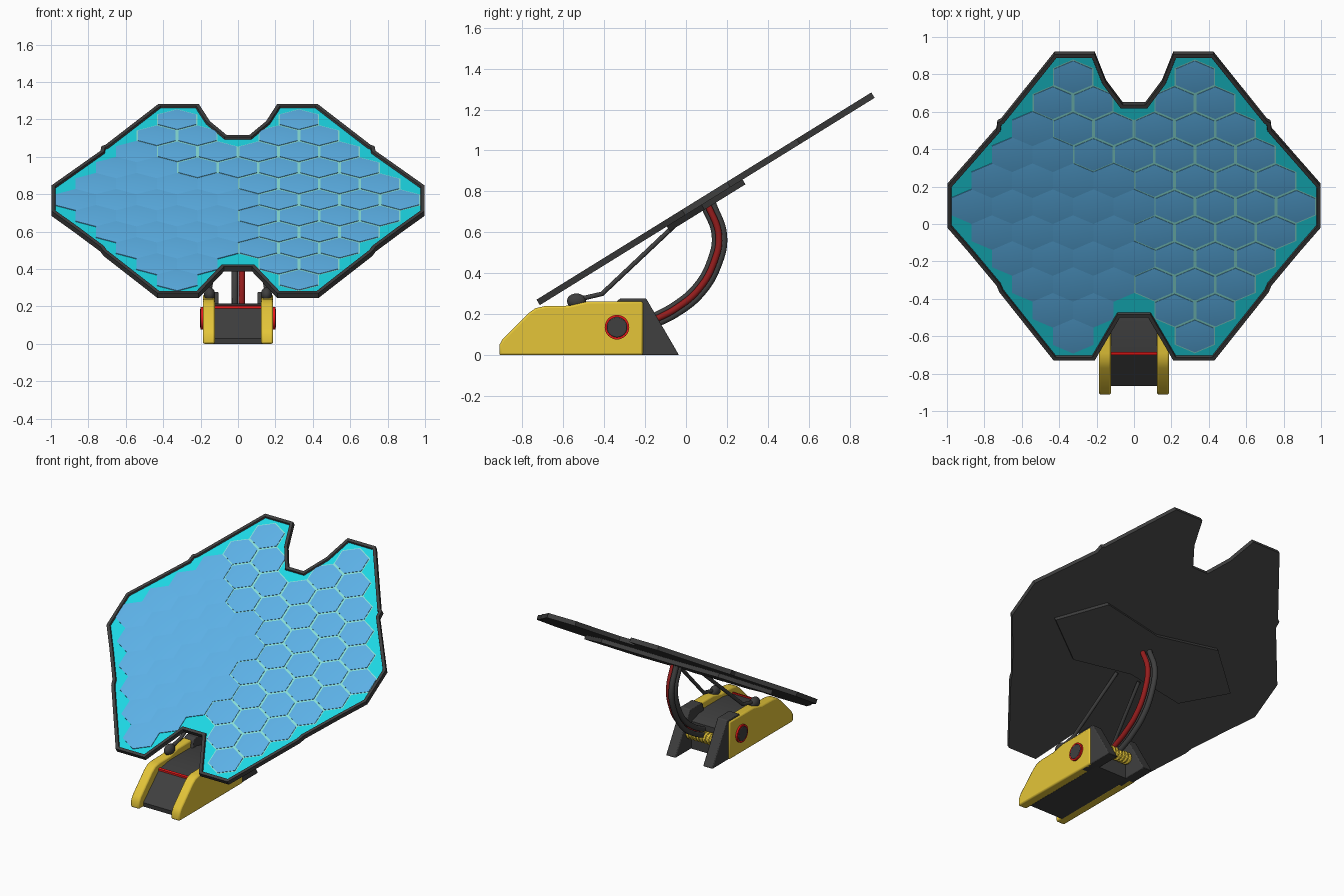
import bpy, bmesh, math
from mathutils import Matrix, Vector

if "Cube" in bpy.data.objects:
    bpy.data.objects.remove(bpy.data.objects["Cube"])


def material(name, rgb):
    m = bpy.data.materials.new(name)
    m.diffuse_color = (*rgb, 1)
    m.use_nodes = True
    m.node_tree.nodes["Principled BSDF"].inputs["Base Color"].default_value = m.diffuse_color
    return m


DARK = material("dark grey", (0.05, 0.05, 0.05))
YELLOW = material("yellow", (0.78, 0.56, 0.04))
RED = material("red", (0.85, 0.01, 0.01))
DARK_RED = material("dark red", (0.30, 0.012, 0.012))
CYAN = material("cyan", (0.012, 0.68, 0.78))
BLUE = material("cell blue", (0.115, 0.47, 0.85))
PALE = material("pale green", (0.25, 0.74, 0.69))

TILT = math.atan(0.619)
COS = math.cos(TILT)
MID_Y = 0.0885
# Panel frame: x across, y up the slope, z out of the cell side
PANEL = Matrix.Translation((0, MID_Y, 0.778)) @ Matrix.Rotation(TILT, 4, 'X')


def finish(bm, name, mats, matrix=None, bevel=0.0, recalc=True):
    if matrix:
        bm.transform(matrix)
    if recalc:
        bmesh.ops.recalc_face_normals(bm, faces=bm.faces)
    me = bpy.data.meshes.new(name)
    bm.to_mesh(me)
    bm.free()
    ob = bpy.data.objects.new(name, me)
    bpy.context.collection.objects.link(ob)
    for m in mats:
        me.materials.append(m)
    if bevel:
        mod = ob.modifiers.new("bevel", 'BEVEL')
        mod.width, mod.segments, mod.limit_method = bevel, 2, 'ANGLE'
    return ob


def prism(bm, pts, vec):
    """Extrude a closed polygon along vec, return the end face."""
    base = bm.faces.new([bm.verts.new(p) for p in pts])
    geo = bmesh.ops.extrude_face_region(bm, geom=[base], use_keep_orig=True)['geom']
    bmesh.ops.translate(bm, vec=vec, verts=[g for g in geo if isinstance(g, bmesh.types.BMVert)])
    bmesh.ops.recalc_face_normals(bm, faces=bm.faces)
    return [g for g in geo if isinstance(g, bmesh.types.BMFace)][0]


def side_prism(name, profile, x0, x1, mat, bevel=0.0):
    bm = bmesh.new()
    prism(bm, [(x0, y, z) for y, z in profile], (x1 - x0, 0, 0))
    return finish(bm, name, [mat], bevel=bevel)


def cylinder(name, r, x, y, z, depth, mat, bevel=0.0):
    bm = bmesh.new()
    bmesh.ops.create_cone(bm, cap_ends=True, segments=32, radius1=r, radius2=r, depth=depth)
    return finish(bm, name, [mat], Matrix.Translation((x, y, z)) @ Matrix.Rotation(math.pi / 2, 4, 'Y'), bevel)


def tube(name, pts, r, mat, smooth=True):
    cu = bpy.data.curves.new(name, 'CURVE')
    cu.dimensions = '3D'
    cu.bevel_depth, cu.bevel_resolution, cu.use_fill_caps = r, 3, True
    if smooth:
        sp = cu.splines.new('BEZIER')
        sp.bezier_points.add(len(pts) - 1)
        for b, p in zip(sp.bezier_points, pts):
            b.co = p
            b.handle_left_type = b.handle_right_type = 'AUTO'
    else:
        sp = cu.splines.new('POLY')
        sp.points.add(len(pts) - 1)
        for b, p in zip(sp.points, pts):
            b.co = (*p, 1)
    cu.materials.append(mat)
    ob = bpy.data.objects.new(name, cu)
    bpy.context.collection.objects.link(ob)
    return ob


def mirrored(half):
    """Close a right-half outline by mirroring it in x; points given as seen from the top."""
    full = half + [(-x, y) for x, y in reversed(half) if x > 0]
    return [(x, (y - MID_Y) / COS) for x, y in full]


# Panel tray with raised rim and recessed cyan floor
outline = mirrored([(0.06, 0.635), (0.15, 0.755), (0.21, 0.905), (0.425, 0.905), (0.71, 0.55),
                    (0.73, 0.54), (0.735, 0.50), (0.998, 0.20), (0.998, -0.02), (0.885, -0.15),
                    (0.735, -0.33), (0.72, -0.365), (0.43, -0.73), (0.21, -0.73), (0.075, -0.50)])
bm = bmesh.new()
top = prism(bm, [(x, v, -0.031) for x, v in outline], (0, 0, 0.031))
bmesh.ops.inset_region(bm, faces=[top], thickness=0.02, use_even_offset=True)
bmesh.ops.inset_region(bm, faces=[top], thickness=0.003, use_even_offset=True)
for v in top.verts:
    v.co.z = -0.012
top.material_index = 1
finish(bm, "panel_tray", [DARK, CYAN], PANEL)

# Hexagonal cells: shallow domes, with pale seams toward the right and upper side
PX, PV = 0.217, 0.163
HEX = [(0, 2 / 3 * PV), (PX / 2, PV / 3), (PX / 2, -PV / 3),
       (0, -2 / 3 * PV), (-PX / 2, -PV / 3), (-PX / 2, PV / 3)]
cells, seams = bmesh.new(), bmesh.new()
for k in range(-5, 6):
    n = 9 - abs(k)
    for i in range(n):
        cx, cv = (i - (n - 1) / 2) * PX, k * PV
        if abs(k) >= 4 and abs(cx) < 0.15:
            continue
        gap = cx > 0.1 - 0.18 * max(k, 0)
        s = 0.93 if gap else 1.0
        ring = [cells.verts.new((cx + a * s, cv + b * s, -0.008)) for a, b in HEX]
        foot = [cells.verts.new((cx + a * s, cv + b * s, -0.0125)) for a, b in HEX]
        peak = cells.verts.new((cx, cv, -0.001))
        for j in range(6):
            q = (j + 1) % 6
            cells.faces.new((ring[q], ring[j], peak))
            cells.faces.new((ring[j], ring[q], foot[q], foot[j]))
        if gap:
            # seam plate stays under the inner neighbours only
            seams.faces.new([seams.verts.new((cx + a, cv + b, -0.0105)) for a, b in reversed(HEX)])
finish(cells, "solar_cells", [BLUE], PANEL, recalc=False)
finish(seams, "cell_seams", [PALE], PANEL, recalc=False)

# Stiffener plate on the back of the panel
bm = bmesh.new()
plate = mirrored([(0, 0.20), (0.45, 0.26), (0.72, 0.06), (0.43, -0.11), (0, -0.06)])
prism(bm, [(x, v, -0.03) for x, v in plate], (0, 0, -0.028))
finish(bm, "back_plate", [DARK], PANEL)

# Base body with red strip
side_prism("base_body", [(-0.86, 0.0), (-0.865, 0.03), (-0.69, 0.195), (-0.58, 0.215),
                         (-0.3, 0.215), (-0.21, 0.19), (-0.21, 0.0)], -0.13, 0.13, DARK)
side_prism("red_strip", [(-0.70, 0.19), (-0.70, 0.202), (-0.685, 0.206), (-0.685, 0.19)],
           -0.124, 0.124, RED)

for s, tag in ((1, "right"), (-1, "left")):
    # Yellow cheeks, dark rear fins
    side_prism("yellow_cheek_" + tag,
               [(-0.912, 0), (-0.912, 0.05), (-0.895, 0.08), (-0.77, 0.205), (-0.735, 0.23),
                (-0.69, 0.24), (-0.57, 0.242), (-0.48, 0.263), (-0.21, 0.263), (-0.21, 0)],
               s * 0.123, s * 0.188, YELLOW, 0.01)
    side_prism("rear_fin_" + tag,
               [(-0.38, 0.02), (-0.34, 0.262), (-0.32, 0.278), (-0.195, 0.278), (-0.034, 0), (-0.3, 0)],
               s * 0.105, s * 0.18, DARK, 0.006)
    # Hub: red ring with dark cap
    cylinder("hub_ring_" + tag, 0.06, s * 0.17, -0.337, 0.137, 0.06, RED)
    cylinder("hub_cap_" + tag, 0.050, s * 0.17, -0.337, 0.137, 0.066, DARK, 0.004)
    # Ball joint and bent strut to the panel
    bm = bmesh.new()
    bmesh.ops.create_uvsphere(bm, u_segments=20, v_segments=12, radius=0.037)
    finish(bm, "ball_joint_" + tag, [DARK], Matrix.Translation((s * 0.152, -0.535, 0.265))
           @ Matrix.Diagonal((0.8, 1.25, 1, 1)))
    tube("strut_" + tag, [(s * 0.152, -0.53, 0.272), (s * 0.15, -0.41, 0.30), (s * 0.09, -0.06, 0.63)],
         0.012, DARK, False)

# Ribbed yellow coil between the fins
for i in range(8):
    cylinder("coil_rib_%d" % (i + 1), 0.04, (i - 3.5) * 0.026, -0.18, 0.125, 0.018, YELLOW, 0.005)
cylinder("coil_core", 0.033, 0, -0.18, 0.125, 0.23, YELLOW)

# Cables arching from the coil to the panel back
ARC = [(-0.17, 0.165), (-0.05, 0.228), (0.06, 0.32), (0.135, 0.45), (0.16, 0.585), (0.105, 0.74)]
hub = Vector((-0.15, 0.62))


def cable(name, x, offset, r, mat):
    pts = []
    for p in ARC:
        d = (Vector(p) - hub).normalized() * offset
        pts.append((x, p[0] + d.x, p[1] + d.y))
    tube(name, pts, r, mat)


cable("outer_cable", -0.017, 0.024, 0.018, DARK)
cable("inner_cable", -0.017, -0.018, 0.018, DARK)
cable("red_cable", 0.021, 0.0, 0.017, DARK_RED)

# Smooth shading with sharp edges kept
bpy.ops.object.select_all(action='DESELECT')
for ob in bpy.context.collection.objects:
    if ob.type == 'MESH':
        ob.select_set(True)
        bpy.context.view_layer.objects.active = ob
bpy.ops.object.shade_smooth_by_angle(angle=math.radians(30))
